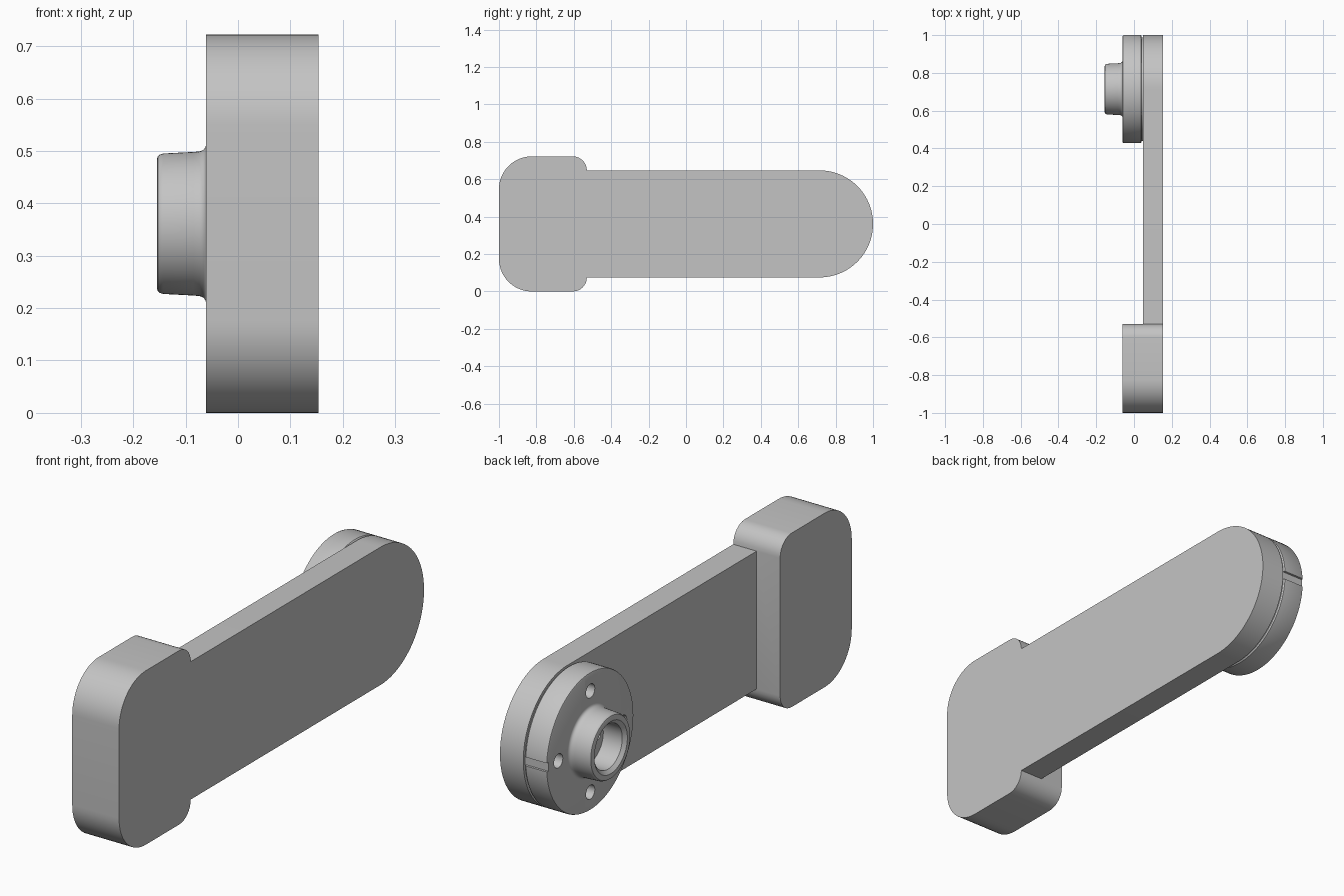
import bpy, bmesh, math
from mathutils import Matrix, Vector

if "Cube" in bpy.data.objects:
    bpy.data.objects.remove(bpy.data.objects["Cube"])

GREY = (0.55, 0.55, 0.55, 1)
grey = bpy.data.materials.new("plain grey")
grey.use_nodes = True
grey.diffuse_color = GREY
grey.node_tree.nodes["Principled BSDF"].inputs["Base Color"].default_value = GREY

MID_Z = 0.361          # height of the long axis
PIVOT_Y = 0.714        # centre of the round end
RADIUS = 0.286
OUTER_X = 0.154        # flat outer side


def make_object(name, bm):
    bmesh.ops.recalc_face_normals(bm, faces=bm.faces[:])
    mesh = bpy.data.meshes.new(name)
    bm.to_mesh(mesh)
    bm.free()
    mesh.materials.append(grey)
    obj = bpy.data.objects.new(name, mesh)
    bpy.context.collection.objects.link(obj)
    return obj


def arc(cy, cz, r, start, steps, sweep=90):
    angles = [math.radians(start + sweep * i / steps) for i in range(steps + 1)]
    return [(cy + r * math.cos(a), cz + r * math.sin(a)) for a in angles]


def extrude_outline(name, outline, x0, x1):
    bm = bmesh.new()
    face = bm.faces.new([bm.verts.new((x0, y, z)) for y, z in outline])
    ext = bmesh.ops.extrude_face_region(bm, geom=[face])
    moved = [v for v in ext["geom"] if isinstance(v, bmesh.types.BMVert)]
    bmesh.ops.translate(bm, verts=moved, vec=(x1 - x0, 0, 0))
    return make_object(name, bm)


def lathe(name, profile, segments=96):
    bm = bmesh.new()
    verts = [bm.verts.new((x, r, 0)) for x, r in profile]
    edges = [bm.edges.new(pair) for pair in zip(verts, verts[1:])]
    bmesh.ops.spin(bm, geom=verts + edges, cent=(0, 0, 0), axis=(1, 0, 0),
                   angle=math.tau, steps=segments)
    bmesh.ops.remove_doubles(bm, verts=bm.verts[:], dist=0.0001)
    bmesh.ops.translate(bm, verts=bm.verts[:], vec=(0, PIVOT_Y, MID_Z))
    return make_object(name, bm)


def apply_boolean(obj, other, operation):
    mod = obj.modifiers.new("join", 'BOOLEAN')
    mod.operation, mod.object, mod.solver = operation, other, 'EXACT'
    bpy.ops.object.select_all(action='DESELECT')
    bpy.context.view_layer.objects.active = obj
    obj.select_set(True)
    bpy.ops.object.modifier_apply(modifier=mod.name)
    bpy.data.objects.remove(other)


def smooth(obj):
    bpy.ops.object.select_all(action='DESELECT')
    bpy.context.view_layer.objects.active = obj
    obj.select_set(True)
    bpy.ops.object.shade_smooth_by_angle(angle=math.radians(30))


# Block: large corners at the front, small ones where the arm leaves it
big, small = 0.175, 0.075
back, top = -0.53, 2 * MID_Z
block_outline = (arc(back - small, small, small, -90, 8)
                 + arc(back - small, top - small, small, 0, 8)
                 + arc(-1 + big, top - big, big, 90, 16)
                 + arc(-1 + big, big, big, 180, 16))
crank = extrude_outline("crank_arm", block_outline, -0.061, OUTER_X)

# Flat arm with a round end, merged with the block
arm_outline = ([(-0.7, MID_Z + RADIUS), (-0.7, MID_Z - RADIUS)]
               + arc(PIVOT_Y, MID_Z, RADIUS, -90, 48, 180))
arm = extrude_outline("arm", arm_outline, 0.047, OUTER_X)
apply_boolean(crank, arm, 'UNION')
smooth(crank)

# Disc with a hollow, filleted hub
hub = lathe("hub_disc", [
    (-0.055, 0), (-0.055, 0.093), (-0.142, 0.093), (-0.155, 0.108),
    (-0.155, 0.122), (-0.153, 0.129), (-0.149, 0.132), (-0.143, 0.134),
    (-0.085, 0.137), (-0.073, 0.138), (-0.066, 0.141), (-0.062, 0.146),
    (-0.061, 0.152), (-0.061, 0.279), (-0.059, 0.284), (-0.054, RADIUS),
    (0.036, RADIUS), (0.041, 0.281), (0.041, 0.274), (0.06, 0.274), (0.06, 0)])

# Screw holes in the disc and the hub floor, and the slot in the rim
cutters = bmesh.new()
for ring, radius, x in ((0.21, 0.029, -0.061), (0.06, 0.016, -0.055)):
    for i in range(4):
        a = i * math.pi / 2
        spot = Vector((x, PIVOT_Y + ring * math.cos(a), MID_Z + ring * math.sin(a)))
        bmesh.ops.create_cone(cutters, cap_ends=True, segments=24, radius1=radius,
                              radius2=radius, depth=0.14,
                              matrix=Matrix.Translation(spot) @ Matrix.Rotation(math.pi / 2, 4, 'Y'))
bmesh.ops.create_cube(cutters, size=1, matrix=Matrix.Translation((-0.01, 1, MID_Z))
                      @ Matrix.Diagonal((0.2, 0.02, 0.036, 1)))
apply_boolean(hub, make_object("hole_cutters", cutters), 'DIFFERENCE')
smooth(hub)
